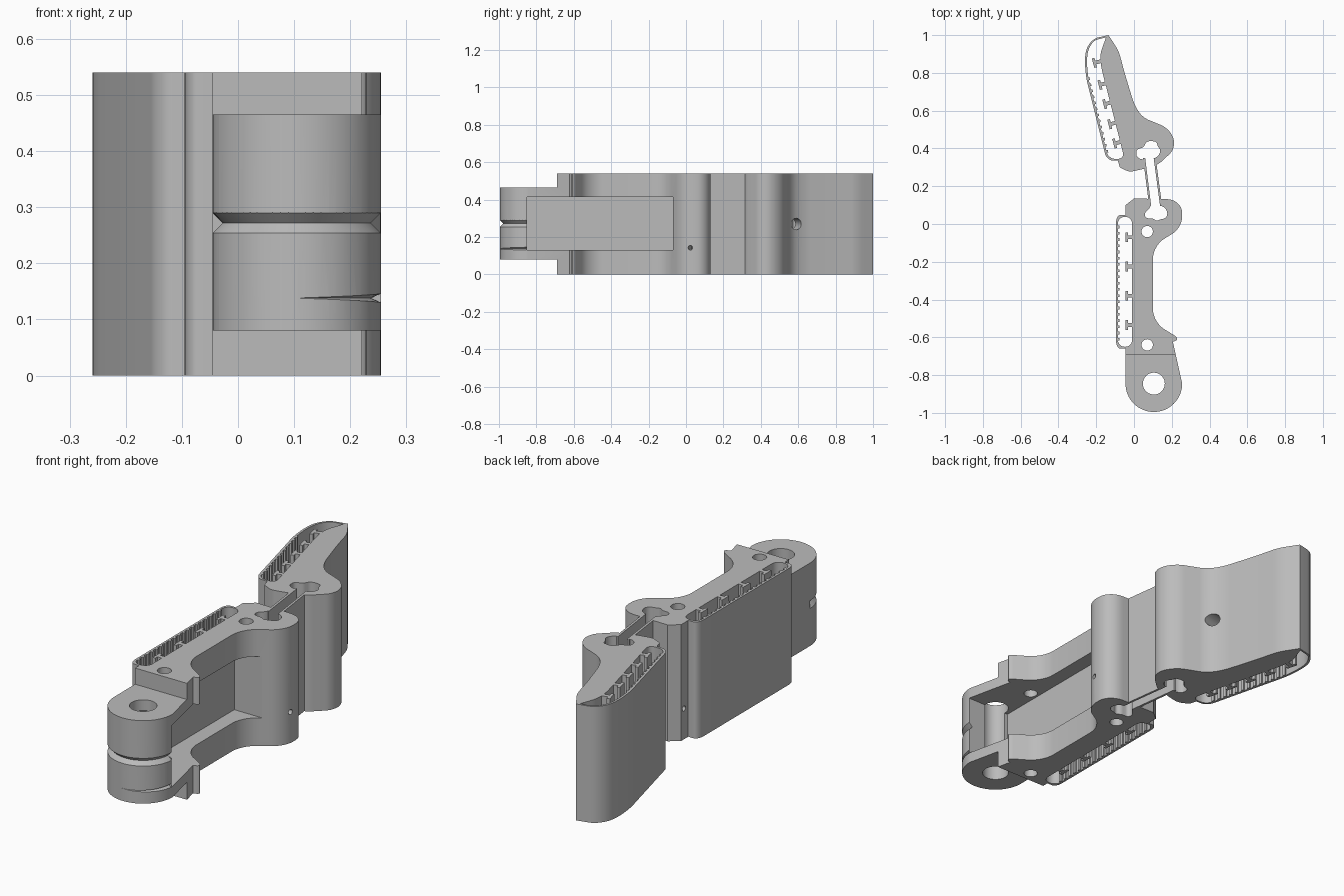
import bpy, bmesh
from math import pi, cos, sin
from mathutils import Vector

cube = bpy.data.objects.get("Cube")
if cube:
    bpy.data.objects.remove(cube)

H = 0.54
grey = bpy.data.materials.new("plain_grey")
grey.use_nodes = True
COL = (0.5, 0.5, 0.5, 1)
grey.diffuse_color = COL
grey.node_tree.nodes["Principled BSDF"].inputs["Base Color"].default_value = COL


def make(name, bm):
    bmesh.ops.recalc_face_normals(bm, faces=bm.faces)
    me = bpy.data.meshes.new(name)
    bm.to_mesh(me)
    bm.free()
    me.materials.append(grey)
    ob = bpy.data.objects.new(name, me)
    bpy.context.collection.objects.link(ob)
    return ob


def rounded(points, n=7):
    """Points are (x, y) or (x, y, r); r is the length trimmed at a corner."""
    out = []
    for i, p in enumerate(points):
        c = Vector(p[:2])
        if len(p) == 2:
            out.append(c)
            continue
        a = Vector(points[i - 1][:2]) - c
        b = Vector(points[(i + 1) % len(points)][:2]) - c
        a, b = (c + v.normalized() * min(p[2], v.length * 0.49) for v in (a, b))
        for k in range(n + 1):
            t = k / n
            # conic blend, close to a circular arc
            w = 0.75 * 2 * t * (1 - t)
            out.append((a * (1 - t) ** 2 + c * w + b * t * t) / ((1 - t) ** 2 + w + t * t))
    return out


def add_prism(bm, pts, z0=0.0, z1=H):
    lo = [bm.verts.new((p[0], p[1], z0)) for p in pts]
    hi = [bm.verts.new((p[0], p[1], z1)) for p in pts]
    bm.faces.new(lo)
    bm.faces.new(hi)
    for i in range(len(pts)):
        j = (i + 1) % len(pts)
        bm.faces.new((lo[i], lo[j], hi[j], hi[i]))


def prism(name, pts, z0=0.0, z1=H):
    bm = bmesh.new()
    add_prism(bm, pts, z0, z1)
    return make(name, bm)


def rect(x0, x1, y0, y1):
    return [(x0, y0), (x1, y0), (x1, y1), (x0, y1)]


def disc(x, y, r, n=40):
    return [(x + r * cos(2 * pi * k / n), y + r * sin(2 * pi * k / n)) for k in range(n)]


def drill(start, end, z, r):
    a, b = Vector((*start, z)), Vector((*end, z))
    bm = bmesh.new()
    bmesh.ops.create_cone(bm, cap_ends=True, segments=24, radius1=r, radius2=r, depth=(b - a).length)
    ob = make("drill", bm)
    ob.rotation_euler = (b - a).to_track_quat('Z', 'Y').to_euler()
    ob.location = (a + b) / 2
    return ob


def groove(x, y, z, r, slope):
    """Half ring with a V section."""
    bm = bmesh.new()
    rings = []
    for k in range(41):
        t = pi + pi * k / 40
        rings.append([bm.verts.new((x + q * cos(t), y + q * sin(t), z + h * slope))
                      for q, h in ((r, 0), (r + .04, .04), (r + .04, -.04))])
    for a, b in zip(rings, rings[1:]):
        for i in range(3):
            j = (i + 1) % 3
            bm.faces.new((a[i], a[j], b[j], b[i]))
    bm.faces.new(rings[0])
    bm.faces.new(rings[-1])
    return make("groove", bm)


def cut(ob, cutters):
    bpy.context.view_layer.update()
    for c in cutters:
        c.hide_render = True
        m = ob.modifiers.new("cut", 'BOOLEAN')
        m.operation, m.solver, m.object = 'DIFFERENCE', 'EXACT', c
        bpy.context.view_layer.objects.active = ob
        bpy.ops.object.modifier_apply(modifier=m.name)
        bpy.data.objects.remove(c)


def smooth(ob):
    bpy.ops.object.select_all(action='DESELECT')
    ob.select_set(True)
    bpy.context.view_layer.objects.active = ob
    bpy.ops.object.shade_smooth_by_angle(angle=0.5)


def joint_void():
    """Dog-bone opening shared by both segments and the link."""
    return prism("joint_void", rounded([
        (.06, .34), (.03, .345, .01), (.012, .36, .01), (.012, .395, .015), (.05, .405, .01),
        (.065, .435, .01), (.09, .44, .01), (.12, .435, .01), (.125, .41, .01), (.14, .395, .01),
        (.135, .365, .015), (.105, .345), (.138, .1), (.165, .085, .01), (.178, .06, .01),
        (.17, .03, .015), (.14, .025, .01), (.12, .015, .01), (.1, .03, .01), (.06, .03, .015),
        (.055, .06, .015), (.08, .08, .01), (.09, .1)], 3), -.1, H + .1)


# Lower segment with its round tongue
CX, CY, R = .105, -.845, .15
front = [(CX + R * cos(pi + pi * k / 32), CY + R * sin(pi + pi * k / 32)) for k in range(33)]
lower = prism("lower_segment", front + rounded([
    (.255, -.615, .05), (.1, -.52, .07), (.1, -.115, .07), (.255, -.02, .06), (.255, .13, .08),
    (0, .135), (-.045, .1), (-.045, .048), (-.095, .048, .042), (-.095, -.66, .042),
    (-.045, -.66)]))
cut(lower, [
    prism("slot", rounded([(*p, .036) for p in rect(-.085, -.01, -.65, .038)]), -.1, H + .1),
    prism("step_top", rect(-.3, .4, -1.2, -.69), .465, 1),
    prism("step_bottom", rect(-.3, .4, -1.2, -.69), -.5, .08),
    prism("side_recess", rect(.03, .5, -.85, -.07), .13, .415),
    prism("pivot", disc(CX, CY, .058), -.1, 1),
    prism("pin_a", disc(.07, -.64, .03), -.1, 1),
    prism("pin_b", disc(.07, -.04, .03), -.1, 1),
    groove(CX, CY, .272, .132, 1),
    groove(CX - .01, CY - .008, .138, .142, .45),
    joint_void(),
    drill((.35, .005), (-.1, .09), .143, .012)])
smooth(lower)

# Upper fingertip segment
upper = prism("upper_segment", rounded([
    (-.135, 1), (-.08, .915, .03), (-.05, .8, .04), (.005, .62, .05), (.05, .562, .03),
    (.19, .505, .05), (.225, .405, .05), (.135, .32, .02), (.105, .31), (.045, .29, .01),
    (-.025, .275, .02), (-.075, .3), (-.085, .335), (-.145, .338, .04), (-.268, .83, .1),
    (-.245, .975, .09)]))
cut(upper, [
    prism("tip_slot", rounded([
        (-.05, .345, .035), (-.135, .345, .035), (-.257, .83, .1), (-.235, .967, .08),
        (-.148, .988), (-.18, .9, .03), (-.174, .83, .03)]), -.1, H + .1),
    joint_void(),
    drill((.2, .632), (-.11, .553), .27, .031)])
smooth(upper)

# Thin flexible walls joining the segments
for name, x0, x1 in (("link_wall_left", .048, .08), ("link_wall_right", .104, .138)):
    prism(name, [(x0, .35), (x0 + .011, .35), (x1 + .011, .095), (x1, .095)])


def pad_detail(prefix, start, end, ribs, teeth, gap):
    """T ribs on the body side and small ridges inside the thin wall."""
    s, e = Vector(start), Vector(end)
    d = (e - s).normalized()
    n = Vector((-d.y, d.x))

    def block(bm, o, a0, a1, b0, b1):
        add_prism(bm, [o + d * a + n * b for a, b in ((a0, b0), (a1, b0), (a1, b1), (a0, b1))])

    bm = bmesh.new()
    for t in ribs:
        o = s + d * t
        block(bm, o, -.01, .01, -.008, .024)
        block(bm, o, -.026, .026, .022, .036)
    make(prefix + "_ribs", bm)
    bm = bmesh.new()
    a, b = teeth
    for k in range(int((b - a) / .033) + 1):
        block(bm, s + d * (a + .033 * k), -.007, .007, gap - .008, gap + .004)
    make(prefix + "_ridges", bm)


pad_detail("lower_pad", (-.01, -.65), (-.01, .04), [.115, .27, .425, .58], (.04, .66), .075)
pad_detail("upper_pad", (-.062, .385), (-.174, .83), [.05, .155, .265, .37, .49], (.02, .42), .081)
